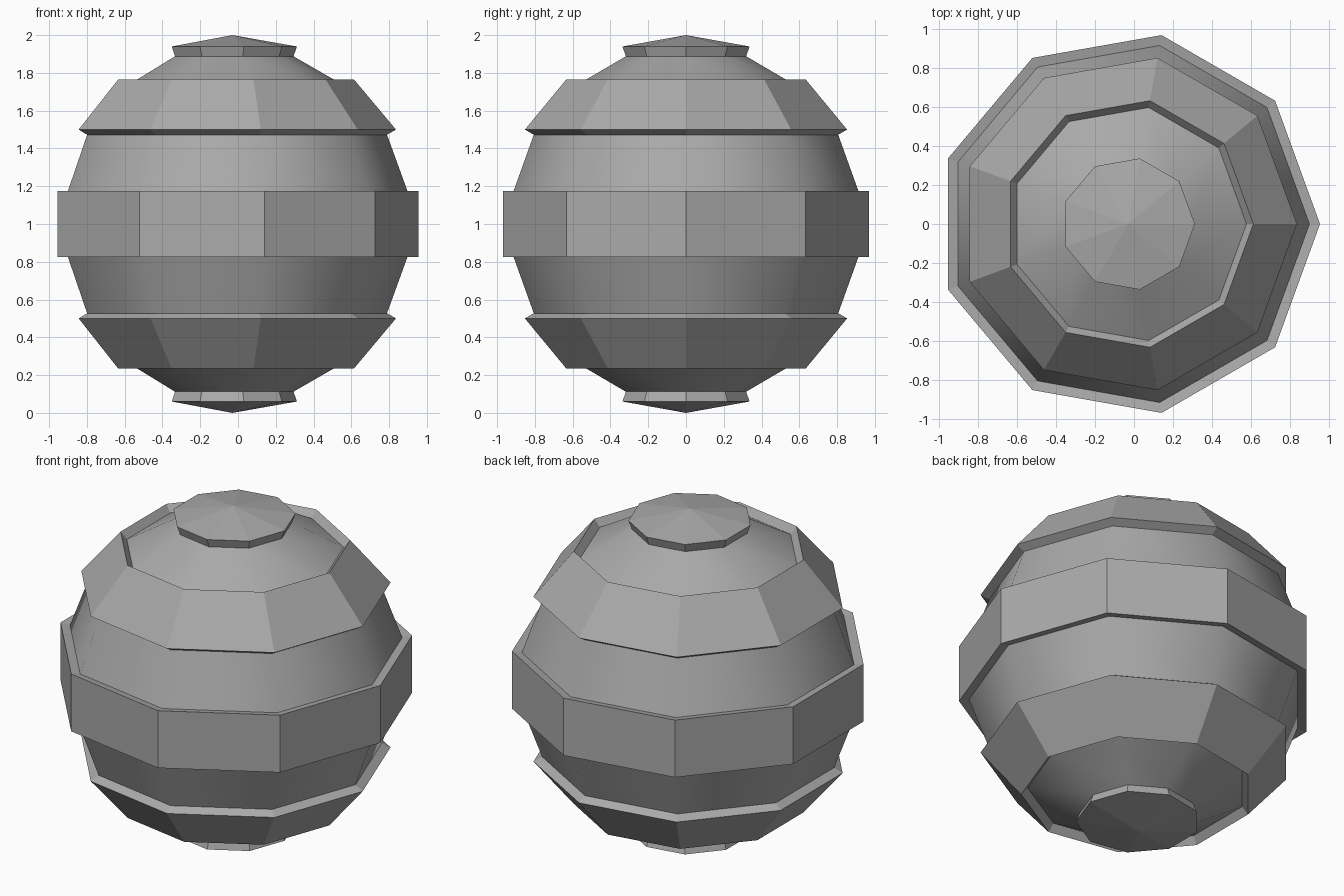
import bpy, bmesh, math
from mathutils import Matrix, Vector

cube = bpy.data.objects.get("Cube")
if cube:
    bpy.data.objects.remove(cube, do_unlink=True)

SIDES = 9
STEP = math.pi / SIDES
CORE, OUTER = 0.945, 1.0

grey = bpy.data.materials.new("mid_grey")
grey.use_nodes = True
colour = (0.4, 0.4, 0.4, 1)
grey.diffuse_color = colour
grey.node_tree.nodes["Principled BSDF"].inputs["Base Color"].default_value = colour

# Nine-sided core sphere, turned so that one corner points to +x
bm = bmesh.new()
bmesh.ops.create_uvsphere(bm, u_segments=SIDES, v_segments=SIDES, radius=CORE)
rim = max(bm.verts, key=lambda v: v.co.xy.length).co
turn = Matrix.Rotation(-math.atan2(rim.y, rim.x), 3, "Z")
bmesh.ops.rotate(bm, cent=(0, 0, 0), matrix=turn, verts=bm.verts)


def ring(face):
    """Latitude ring of a face, counted from the top pole."""
    return int(face.calc_center_median().angle(Vector((0, 0, 1))) / STEP)


# Recessed rings are smooth, the rest is faceted
for f in bm.faces:
    f.smooth = ring(f) % 2 == 1

# Raise every other ring and both caps straight out from the centre
raised = [f for f in bm.faces if not f.smooth]
out = bmesh.ops.extrude_face_region(bm, geom=raised)["geom"]
for v in out:
    if isinstance(v, bmesh.types.BMVert):
        v.co *= OUTER / CORE
for f in bm.faces:
    if f.smooth and any(v.co.length > (CORE + OUTER) / 2 for v in f.verts):
        f.smooth = False
bmesh.ops.recalc_face_normals(bm, faces=bm.faces)

# Crisp borders between smooth and faceted faces
for e in bm.edges:
    e.smooth = all(f.smooth for f in e.link_faces)

# Centre the odd-sided outline and stand it on the ground
widths = [v.co.x for v in bm.verts]
shift = -(min(widths) + max(widths)) / 2
bmesh.ops.translate(bm, vec=(shift, 0, OUTER), verts=bm.verts)

mesh = bpy.data.meshes.new("banded_sphere")
bm.to_mesh(mesh)
bm.free()
mesh.materials.append(grey)
bpy.context.collection.objects.link(bpy.data.objects.new("banded_sphere", mesh))
